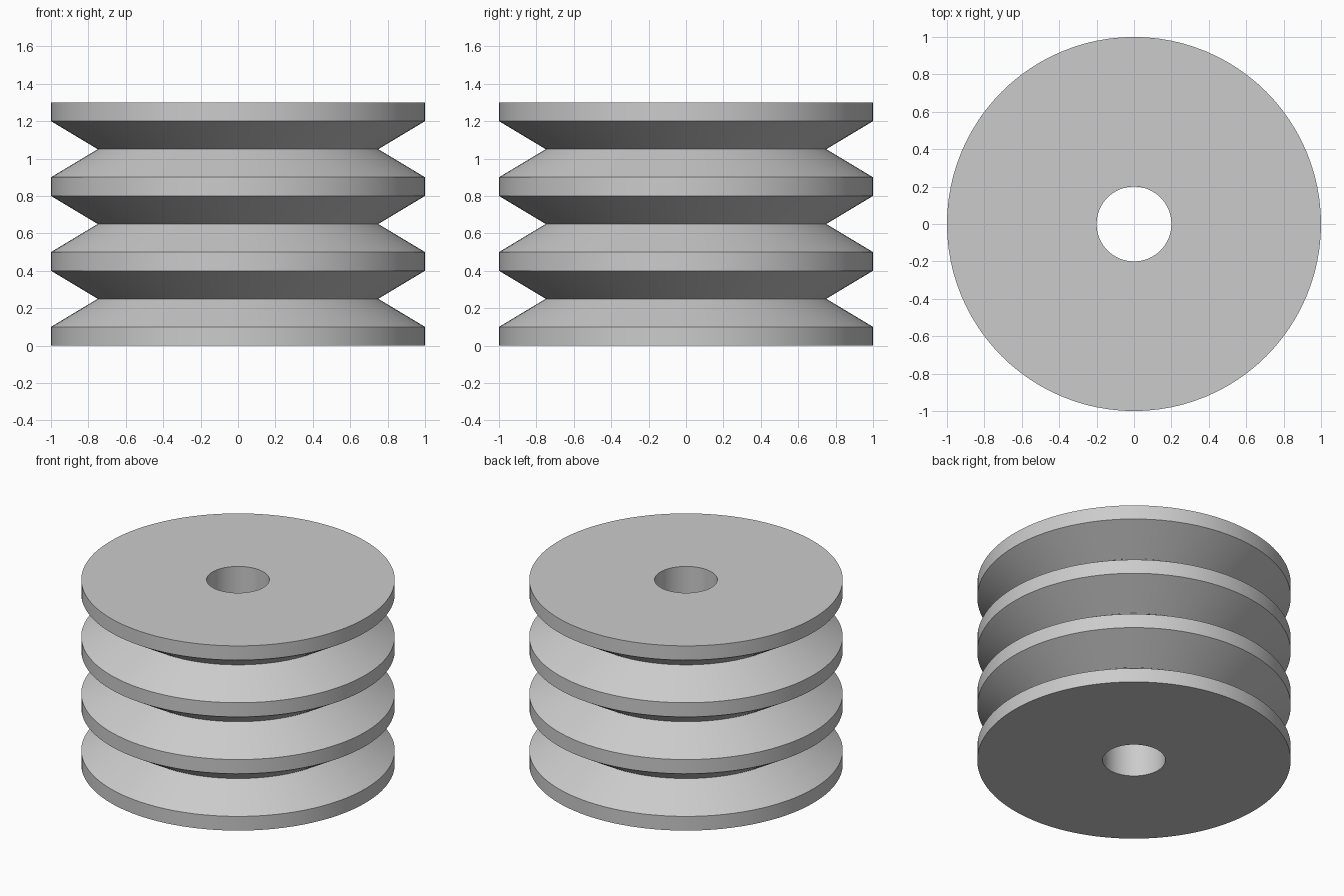
import bpy
import bmesh
from math import pi, radians, cos, sin

cube = bpy.data.objects.get("Cube")
if cube:
    bpy.data.objects.remove(cube, do_unlink=True)

SEGMENTS = 96
RIM, GROOVE, BORE = 1.0, 0.75, 0.2
RIM_HEIGHT, PITCH, GROOVES = 0.1, 0.4, 3

# Plain grey material
grey = bpy.data.materials.new("plain grey")
grey.use_nodes = True
colour = (0.6, 0.6, 0.6, 1)
grey.diffuse_color = colour
grey.node_tree.nodes["Principled BSDF"].inputs["Base Color"].default_value = colour

# Closed half-section: bore, then rims separated by V grooves
profile = [(BORE, 0)]
for i in range(GROOVES + 1):
    z = i * PITCH
    profile += [(RIM, z), (RIM, z + RIM_HEIGHT)]
    if i < GROOVES:
        profile.append((GROOVE, z + (PITCH + RIM_HEIGHT) / 2))
profile.append((BORE, GROOVES * PITCH + RIM_HEIGHT))

# Revolve the section around z
bm = bmesh.new()
rings = []
for s in range(SEGMENTS):
    a = 2 * pi * s / SEGMENTS
    rings.append([bm.verts.new((r * cos(a), r * sin(a), z)) for r, z in profile])
for s, ring in enumerate(rings):
    following = rings[(s + 1) % SEGMENTS]
    for k in range(len(profile)):
        n = (k + 1) % len(profile)
        bm.faces.new((ring[k], following[k], following[n], ring[n]))
bmesh.ops.recalc_face_normals(bm, faces=bm.faces)

mesh = bpy.data.meshes.new("grooved_pulley")
bm.to_mesh(mesh)
bm.free()
mesh.materials.append(grey)
pulley = bpy.data.objects.new("grooved_pulley", mesh)
bpy.context.collection.objects.link(pulley)

# Smooth round surfaces with crisp rim edges
bpy.ops.object.select_all(action="DESELECT")
pulley.select_set(True)
bpy.context.view_layer.objects.active = pulley
bpy.ops.object.shade_smooth_by_angle(angle=radians(25))
